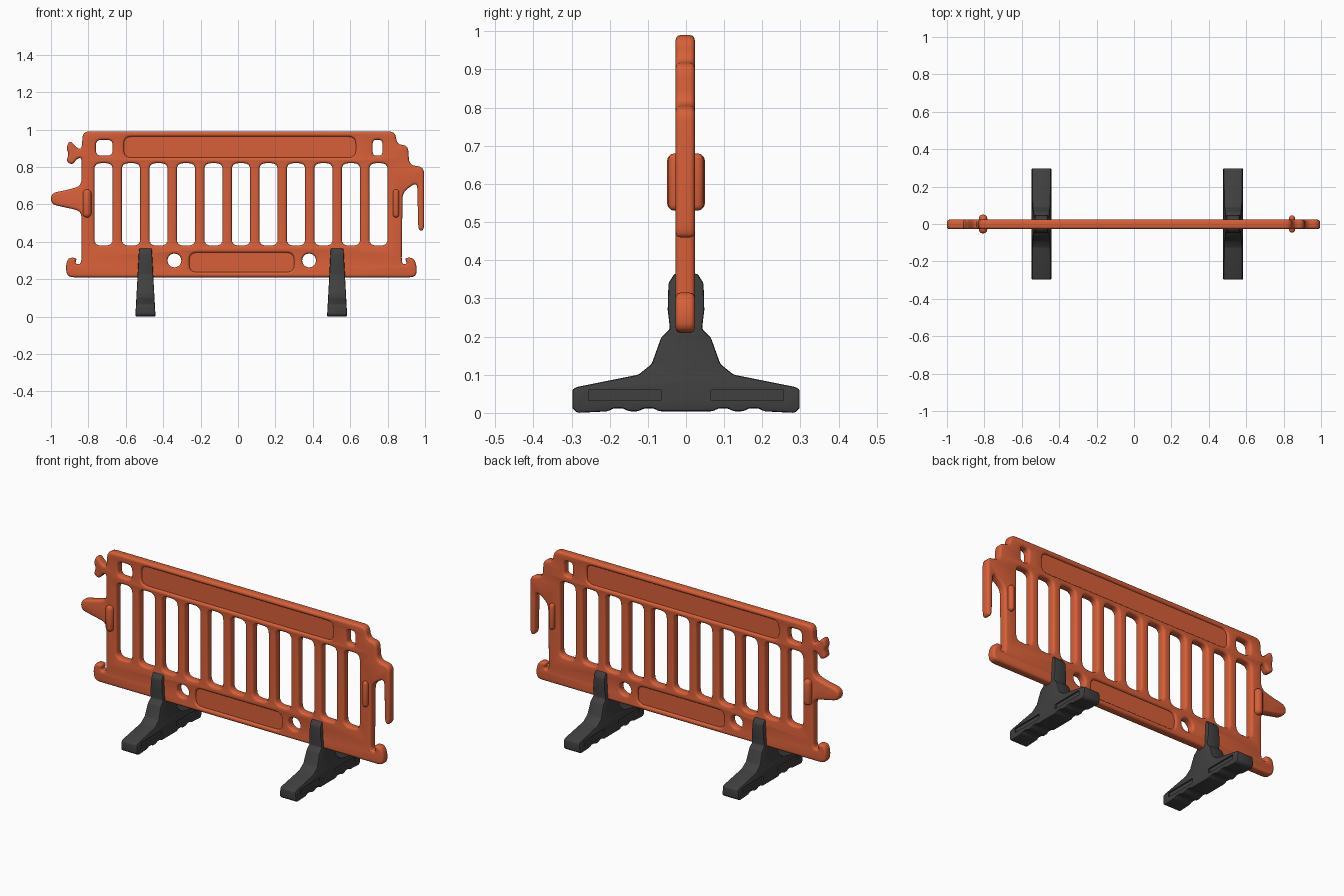
import bpy, bmesh
from math import cos, sin, pi
from mathutils import Vector

cube = bpy.data.objects.get("Cube")
if cube:
    bpy.data.objects.remove(cube, do_unlink=True)


def material(name, rgb):
    mat = bpy.data.materials.new(name)
    mat.use_nodes = True
    mat.diffuse_color = (*rgb, 1)
    mat.node_tree.nodes["Principled BSDF"].inputs["Base Color"].default_value = (*rgb, 1)
    return mat


orange = material("safety orange", (0.68, 0.115, 0.04))
rubber = material("dark rubber", (0.05, 0.05, 0.05))


def select(obj):
    bpy.ops.object.select_all(action='DESELECT')
    obj.select_set(True)
    bpy.context.view_layer.objects.active = obj


def smooth(obj, angle=0.7):
    select(obj)
    bpy.ops.object.shade_smooth_by_angle(angle=angle)


def rounded(points, radius, steps=4):
    """Replace each corner of an outline with a small curve."""
    pts = [Vector(p) for p in points]
    result = []
    for i, p in enumerate(pts):
        before, after = pts[i - 1] - p, pts[(i + 1) % len(pts)] - p
        a = p + before.normalized() * min(radius, before.length * 0.45)
        b = p + after.normalized() * min(radius, after.length * 0.45)
        for k in range(steps + 1):
            t = k / steps
            result.append(a * (1 - t) ** 2 + p * 2 * t * (1 - t) + b * t * t)
    return result


def rect(x0, x1, z0, z1, radius):
    return rounded([(x0, z0), (x1, z0), (x1, z1), (x0, z1)], radius)


def circle(x, z, r, n=20):
    return [(x + r * cos(2 * pi * i / n), z + r * sin(2 * pi * i / n)) for i in range(n)]


def upright_plate(name, loops, half, bevel):
    """Flat moulding in the xz plane; the first loop is the rim, the rest are holes."""
    curve = bpy.data.curves.new(name, 'CURVE')
    curve.dimensions = '2D'
    curve.fill_mode = 'BOTH'
    curve.extrude = half - bevel
    curve.bevel_depth = bevel
    curve.bevel_resolution = 2
    curve.offset = -bevel
    for loop in loops:
        spline = curve.splines.new('POLY')
        spline.points.add(len(loop) - 1)
        for point, p in zip(spline.points, loop):
            point.co = (p[0], p[1], 0, 1)
        spline.use_cyclic_u = True
    curve.materials.append(orange)
    obj = bpy.data.objects.new(name, curve)
    bpy.context.collection.objects.link(obj)
    obj.rotation_euler.x = pi / 2
    obj.location.y = -0.002
    select(obj)
    bpy.ops.object.convert(target='MESH')
    obj = bpy.context.object
    bm = bmesh.new()
    bm.from_mesh(obj.data)
    bmesh.ops.remove_doubles(bm, verts=bm.verts, dist=0.0002)
    bm.to_mesh(obj.data)
    bm.free()
    smooth(obj)
    return obj


def box(name, center, size, mat, bevel=0):
    bpy.ops.mesh.primitive_cube_add(size=1, location=center)
    obj = bpy.context.object
    obj.name = name
    obj.scale = size
    bpy.ops.object.transform_apply(location=False, rotation=False, scale=True)
    obj.data.materials.append(mat)
    if bevel:
        add_bevel(obj, bevel)
    return obj


def add_bevel(obj, width, segments=3):
    mod = obj.modifiers.new("soft edges", 'BEVEL')
    mod.width = width
    mod.segments = segments
    mod.limit_method = 'ANGLE'
    mod.angle_limit = 0.4
    select(obj)
    bpy.ops.object.modifier_apply(modifier=mod.name)
    smooth(obj)


# Barrier panel: outline with the interlocking hooks, tongue and bottom horns
outline = [
    (-0.83, 0.99), (0.84, 0.99), (0.85, 0.92), (0.91, 0.915), (0.915, 0.81),
    (0.995, 0.80), (0.995, 0.46), (0.964, 0.46), (0.958, 0.72), (0.88, 0.665),
    (0.875, 0.28), (0.905, 0.28), (0.89, 0.315), (0.94, 0.315), (0.958, 0.26),
    (0.95, 0.21), (-0.91, 0.21), (-0.922, 0.26), (-0.91, 0.315), (-0.86, 0.315),
    (-0.872, 0.28), (-0.837, 0.28), (-0.837, 0.565), (-1.0, 0.60), (-1.0, 0.66),
    (-0.9, 0.68), (-0.837, 0.70), (-0.835, 0.85), (-0.86, 0.845), (-0.885, 0.81),
    (-0.918, 0.83), (-0.905, 0.87), (-0.918, 0.90), (-0.9, 0.945), (-0.86, 0.90),
    (-0.835, 0.895)]
recesses = {"top_recess_panel": (-0.61, 0.63, 0.85, 0.962),
            "bottom_recess_panel": (-0.26, 0.30, 0.238, 0.342)}
loops = [rounded(outline, 0.035)]
loops += [rect(x - 0.049, x + 0.049, 0.38, 0.82, 0.035)
          for x in (-0.719 + 0.147 * i for i in range(11))]
loops += [rect(-0.76, -0.67, 0.86, 0.945, 0.03), rect(0.72, 0.772, 0.86, 0.945, 0.02)]
loops += [circle(-0.34, 0.30, 0.037), circle(0.38, 0.30, 0.037)]
loops += [rect(*r, 0.04) for r in recesses.values()]
upright_plate("barrier_panel", loops, 0.025, 0.0125)

# Sunken webs closing the two long recesses on both faces
for name, (x0, x1, z0, z1) in recesses.items():
    box(name, ((x0 + x1) / 2, -0.002, (z0 + z1) / 2),
        (x1 - x0 + 0.02, 0.026, z1 - z0 + 0.02), orange)

# Raised collars beside the tongue and its socket
box("right_collar", (-0.807, 0, 0.605), (0.045, 0.1, 0.15), orange, 0.02)
box("left_collar", (0.845, 0, 0.605), (0.032, 0.092, 0.15), orange, 0.015)

# Foot profile (y, z): half of the silhouette, then mirrored
half_foot = [(0.07, 0.004), (0.085, 0.012), (0.11, 0.012), (0.125, 0.004),
             (0.15, 0.004), (0.165, 0.012), (0.19, 0.012), (0.205, 0.004),
             (0.285, 0.0), (0.298, 0.012), (0.298, 0.062), (0.285, 0.068),
             (0.125, 0.10), (0.09, 0.128), (0.065, 0.198), (0.042, 0.22),
             (0.048, 0.27), (0.046, 0.34), (0.03, 0.365)]
profile = half_foot + [(-y, z) for y, z in reversed(half_foot)]


def foot(name, x):
    bm = bmesh.new()
    sides = [[bm.verts.new((s * (0.054 - 0.055 * z), y, z)) for y, z in profile]
             for s in (-1, 1)]
    n = len(profile)
    bm.faces.new(sides[0])
    bm.faces.new(sides[1])
    for i in range(n):
        j = (i + 1) % n
        bm.faces.new((sides[0][i], sides[0][j], sides[1][j], sides[1][i]))
    bmesh.ops.recalc_face_normals(bm, faces=bm.faces)
    mesh = bpy.data.meshes.new(name)
    bm.to_mesh(mesh)
    bm.free()
    mesh.materials.append(rubber)
    obj = bpy.data.objects.new(name, mesh)
    bpy.context.collection.objects.link(obj)
    obj.location.x = x
    add_bevel(obj, 0.006, 2)
    # Shallow grip pockets on both flanks
    for sx in (-1, 1):
        for sy in (-1, 1):
            cutter = box("pocket_cutter", (x + sx * 0.052, sy * 0.16, 0.046),
                         (0.018, 0.19, 0.028), rubber)
            cutter.hide_render = True
            mod = obj.modifiers.new("pocket", 'BOOLEAN')
            mod.operation = 'DIFFERENCE'
            mod.solver = 'EXACT'
            mod.object = cutter
            select(obj)
            bpy.context.view_layer.update()
            bpy.ops.object.modifier_apply(modifier=mod.name)
            bpy.data.objects.remove(cutter, do_unlink=True)
    smooth(obj, 0.6)


foot("right_foot", -0.495)
foot("left_foot", 0.53)
